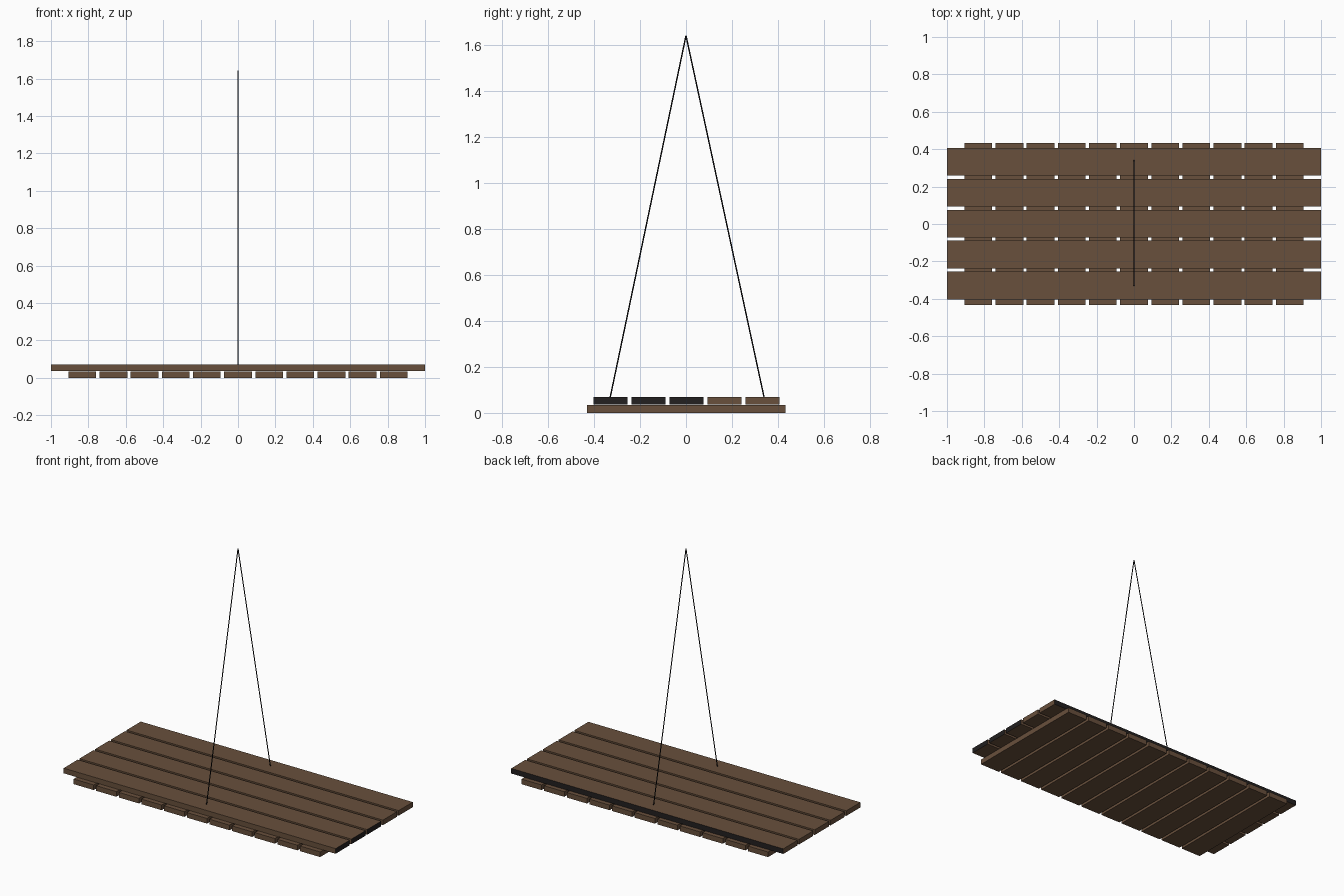
import bpy, bmesh
from mathutils import Vector

if "Cube" in bpy.data.objects:
    bpy.data.objects.remove(bpy.data.objects["Cube"])


def material(name, rgb):
    m = bpy.data.materials.new(name)
    m.diffuse_color = (*rgb, 1)
    m.use_nodes = True
    m.node_tree.nodes["Principled BSDF"].inputs["Base Color"].default_value = m.diffuse_color
    return m


BROWN = material("brown wood", (0.14, 0.08, 0.045))
DARK = material("charcoal", (0.016, 0.014, 0.014))
ROPE = material("black rope", (0.004, 0.004, 0.005))


def plank(name, lo, hi, dark_dirs=()):
    """Box from corner to corner; faces pointing along dark_dirs are charcoal."""
    bm = bmesh.new()
    bmesh.ops.create_cube(bm, size=1)
    lo, hi = Vector(lo), Vector(hi)
    for v in bm.verts:
        v.co = (lo + hi) / 2 + v.co * (hi - lo)
    bm.normal_update()
    for f in bm.faces:
        f.material_index = int(any(f.normal.dot(Vector(d)) > 0.9 for d in dark_dirs))
    me = bpy.data.meshes.new(name)
    bm.to_mesh(me)
    bm.free()
    me.materials.append(BROWN)
    me.materials.append(DARK)
    bpy.context.collection.objects.link(bpy.data.objects.new(name, me))


# Long deck planks, some with charcoal ends and the back one with a charcoal edge
for i in range(5):
    y = (i - 2) * 0.1655 + 0.002
    dark = [(1, 0, 0)] if i < 3 else []
    if i == 4:
        dark.append((0, 1, 0))
    plank(f"deck_plank_{i + 1}", (-1, y - 0.074, 0.036), (1, y + 0.074, 0.07), dark)

# Cross planks below the deck
for i in range(11):
    x = (i - 5) * 0.1665
    plank(f"cross_plank_{i + 1}", (x - 0.074, -0.432, 0), (x + 0.074, 0.433, 0.034))


# Two thin ropes meeting at the top
def rope(name, a, b, r=0.003):
    a, b = Vector(a), Vector(b)
    d = b - a
    bpy.ops.mesh.primitive_cylinder_add(vertices=6, radius=r, depth=d.length, location=(a + b) / 2)
    o = bpy.context.object
    o.name = name
    o.rotation_mode = 'QUATERNION'
    o.rotation_quaternion = d.to_track_quat('Z', 'Y')
    o.data.materials.append(ROPE)


rope("front_rope", (0, -0.33, 0.068), (0, 0, 1.643))
rope("back_rope", (0, 0.34, 0.068), (0, 0, 1.643))
